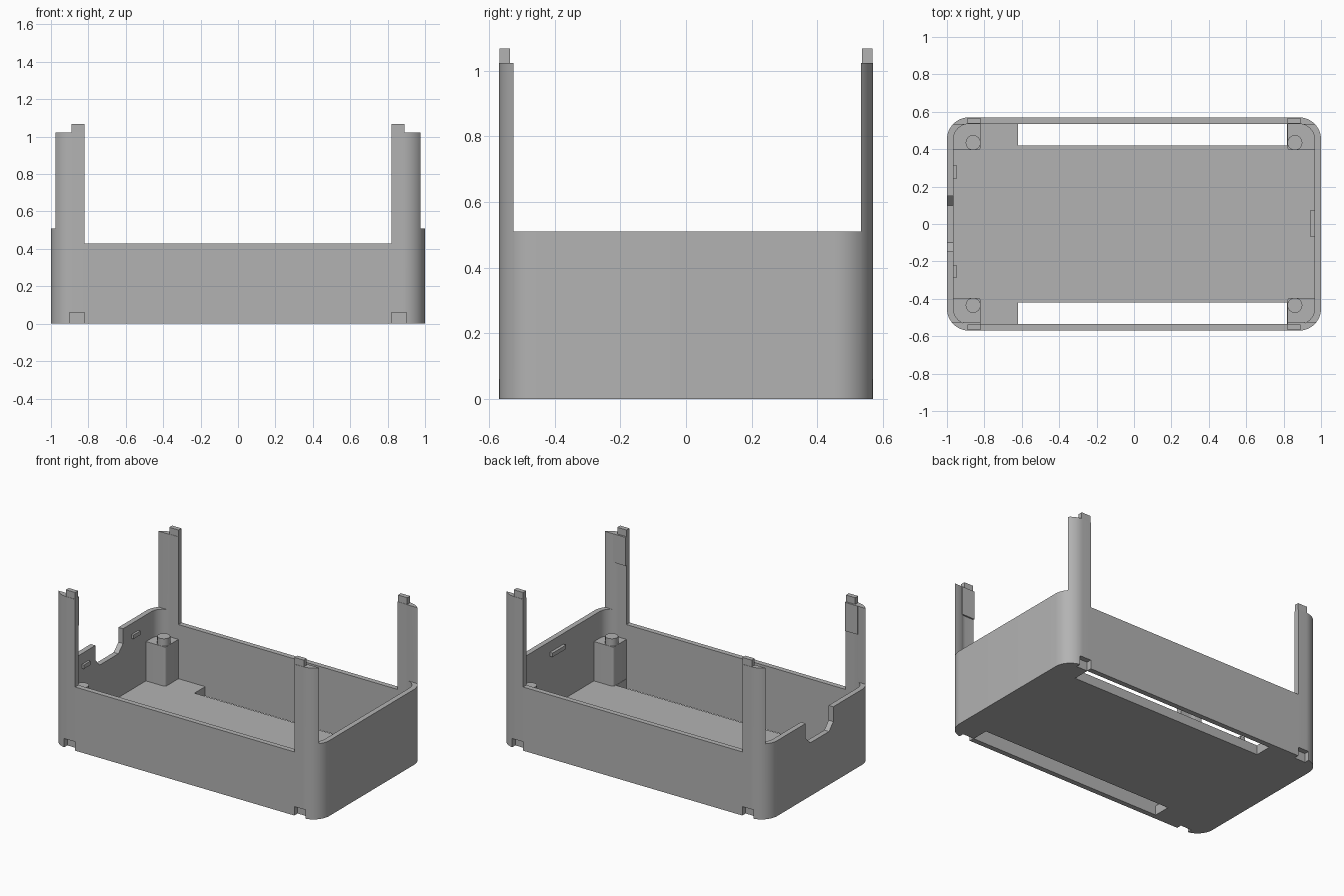
import bpy, bmesh, math
from math import sin, cos, pi

if "Cube" in bpy.data.objects:
    bpy.data.objects.remove(bpy.data.objects["Cube"], do_unlink=True)

grey = bpy.data.materials.new("plain grey")
grey.use_nodes = True
grey.diffuse_color = (0.45, 0.45, 0.45, 1)
grey.node_tree.nodes["Principled BSDF"].inputs["Base Color"].default_value = (0.45, 0.45, 0.45, 1)

HX, HY, WALL, RADIUS, FLOOR = 1.0, 0.57, 0.035, 0.117, 0.064
IX, IY = HX - WALL, HY - WALL
PILLAR_X, PILLAR_TOP = 0.82, 1.023
POST_TOP, PIN_TOP = 0.33, 0.38


def prism(name, outline, z0, z1):
    """Extrude a flat outline from z0 up to z1."""
    bm = bmesh.new()
    face = bm.faces.new([bm.verts.new((x, y, z0)) for x, y in outline])
    ext = bmesh.ops.extrude_face_region(bm, geom=[face])
    for v in ext["geom"]:
        if isinstance(v, bmesh.types.BMVert):
            v.co.z = z1
    bmesh.ops.recalc_face_normals(bm, faces=bm.faces)
    mesh = bpy.data.meshes.new(name)
    bm.to_mesh(mesh)
    bm.free()
    obj = bpy.data.objects.new(name, mesh)
    obj.data.materials.append(grey)
    bpy.context.collection.objects.link(obj)
    return obj


def box(name, x, y, z):
    (x0, x1), (y0, y1) = sorted(x), sorted(y)
    return prism(name, [(x0, y0), (x1, y0), (x1, y1), (x0, y1)], *z)


def rounded(hx, hy, r, steps=12):
    pts = []
    for k, (sx, sy) in enumerate([(1, 1), (-1, 1), (-1, -1), (1, -1)]):
        for i in range(steps + 1):
            a = (k + i / steps) * pi / 2
            pts.append((sx * (hx - r) + r * cos(a), sy * (hy - r) + r * sin(a)))
    return pts


def cut(target, cutter):
    """Subtract the cutter, bake the result and discard the cutter."""
    mod = target.modifiers.new("cut", "BOOLEAN")
    mod.operation, mod.solver, mod.object = "DIFFERENCE", "EXACT", cutter
    graph = bpy.context.evaluated_depsgraph_get()
    baked = bpy.data.meshes.new_from_object(target.evaluated_get(graph))
    target.modifiers.clear()
    target.data = baked
    bpy.data.objects.remove(cutter, do_unlink=True)


def smooth(obj):
    bpy.ops.object.select_all(action="DESELECT")
    obj.select_set(True)
    bpy.context.view_layer.objects.active = obj
    bpy.ops.object.shade_smooth_by_angle(angle=math.radians(30))


# Open tray: hollow shell with tall corner pillars left standing
tray = prism("tray_shell", rounded(HX, HY, RADIUS), 0, PILLAR_TOP)
cut(tray, prism("cavity", rounded(IX, IY, RADIUS - WALL), FLOOR, 2))
cut(tray, box("long_wall_cut", (-PILLAR_X, PILLAR_X), (-1, 1), (0.43, 2)))
cut(tray, box("end_wall_cut", (-2, 2), (-0.525, 0.533), (0.51, 2)))

# Long floor slots beside the long walls, and latch notches below the pillars
for sy in (-1, 1):
    cut(tray, box("floor_slot", (-0.62, 0.818), (sy * 0.42, sy * IY), (-1, FLOOR + 0.01)))
    for sx in (-1, 1):
        cut(tray, box("latch_notch", (sx * 0.82, sx * 0.902), (sy * IY, sy * 0.7), (-1, 0.06)))

# Bevelled cable opening in one end wall
opening = prism("cable_opening", [(0.6, -0.145), (0.41, -0.145), (0.36, -0.1),
                                  (0.36, 0.1), (0.41, 0.15), (0.6, 0.15)], -1.1, -0.9)
for v in opening.data.vertices:
    v.co = (v.co.z, v.co.y, v.co.x)
opening.data.flip_normals()
cut(tray, opening)
smooth(tray)

# Corner posts with pins, their backs sunk into the walls, and tabs on the pillar tops
PIN_X, PIN_Y, PIN_R, EDGE = 0.86, 0.435, 0.04, 0.015
for sx, side in ((-1, "right"), (1, "left")):
    for sy, end in ((-1, "front"), (1, "back")):
        label = f"{end}_{side}"
        arc = [(PILLAR_X + EDGE * (1 - cos(i * pi / 8)), 0.395 + EDGE * (1 - sin(i * pi / 8)))
               for i in range(5)]
        outline = arc + [(0.98, 0.395), (0.98, 0.46), (0.95, 0.52), (0.89, 0.55), (PILLAR_X, 0.55)]
        post = prism("post_" + label, [(sx * x, sy * y) for x, y in outline], FLOOR, POST_TOP)
        smooth(post)
        ring = [(sx * PIN_X + PIN_R * cos(i * pi / 16), sy * PIN_Y + PIN_R * sin(i * pi / 16))
                for i in range(32)]
        smooth(prism("pin_" + label, ring, POST_TOP, PIN_TOP))
        box("tab_" + label, (sx * PILLAR_X, sx * 0.89), (sy * 0.537, sy * 0.568),
            (PILLAR_TOP, 1.068))
    # Thin pads inside the front pillars
    box("pillar_pad_" + side, (sx * PILLAR_X, sx * 0.915), (-0.525, -IY), (0.83, PILLAR_TOP))

# Snap ridges on the inside of the end walls
for name, x, y in (("ridge_left", (0.945, IX), (-0.07, 0.075)),
                   ("ridge_right_back", (-0.95, -IX), (0.24, 0.315)),
                   ("ridge_right_front", (-0.95, -IX), (-0.29, -0.22))):
    box(name, x, y, (0.41, 0.437))
